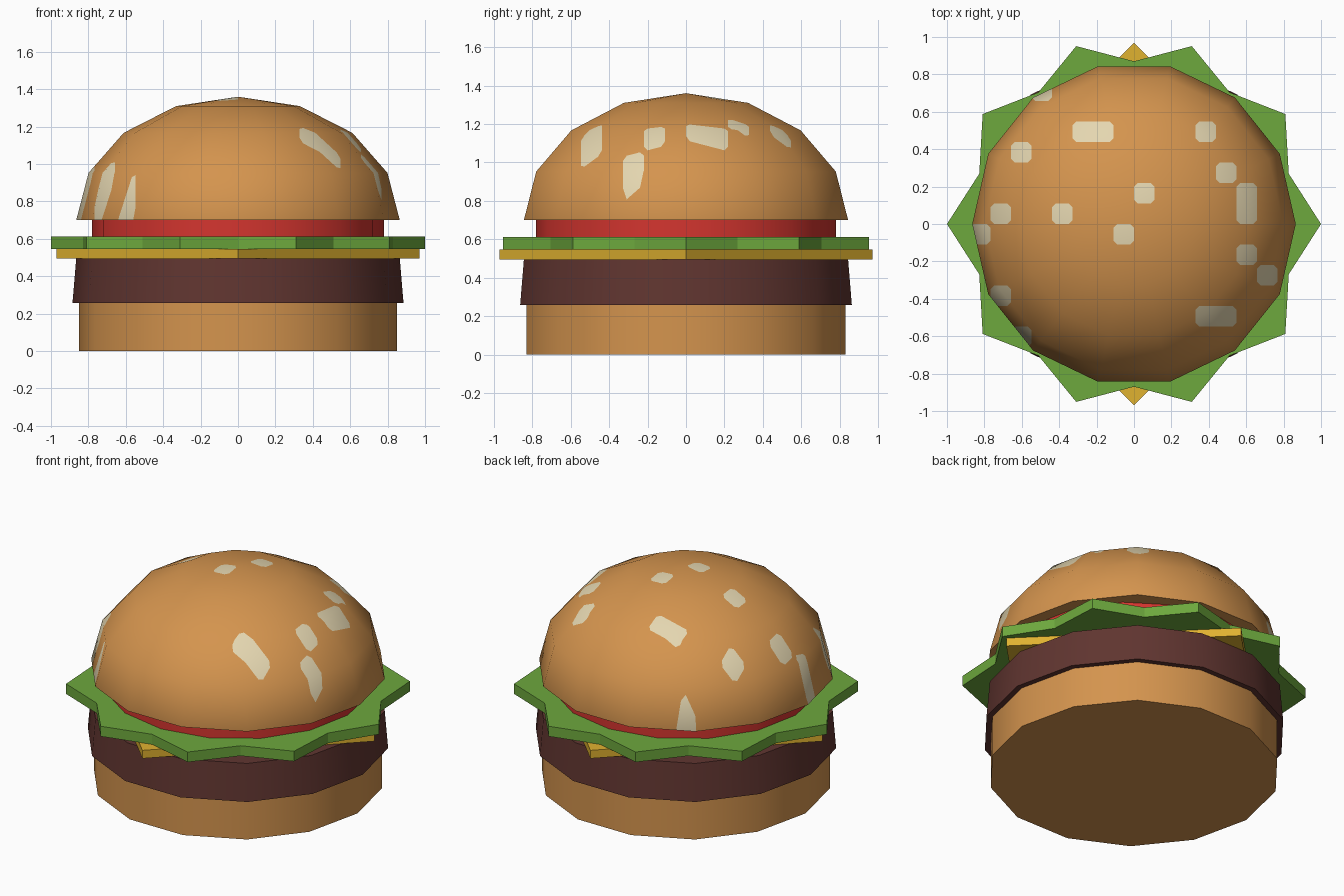
import bpy, bmesh, math
from mathutils import Vector

cube = bpy.data.objects.get("Cube")
if cube:
    bpy.data.objects.remove(cube, do_unlink=True)


def material(name, rgb):
    """Flat material from 0-255 sRGB values."""
    lin = [((c / 255 + 0.055) / 1.055) ** 2.4 for c in rgb]
    mat = bpy.data.materials.new(name)
    mat.use_nodes = True
    mat.diffuse_color = (*lin, 1)
    bsdf = mat.node_tree.nodes["Principled BSDF"]
    bsdf.inputs["Base Color"].default_value = (*lin, 1)
    bsdf.inputs["Roughness"].default_value = 0.9
    return mat


BUN = material("toasted bun", (212, 148, 78))
SEED = material("sesame cream", (228, 214, 176))
PATTY = material("grilled brown", (96, 53, 48))
CHEESE = material("cheese yellow", (224, 178, 48))
LETTUCE = material("lettuce green", (109, 168, 61))
TOMATO = material("tomato red", (212, 53, 47))


def ring(bm, radii, z):
    """Closed loop of vertices; one radius per corner, first corner on +x."""
    step = math.tau / len(radii)
    return [bm.verts.new((r * math.cos(i * step), r * math.sin(i * step), z))
            for i, r in enumerate(radii)]


def bridge(bm, low, high):
    n = len(low)
    for i in range(n):
        j = (i + 1) % n
        bm.faces.new((low[i], low[j], high[j], high[i]))


def finish(bm, name, mats, smooth):
    bmesh.ops.recalc_face_normals(bm, faces=bm.faces[:])
    mesh = bpy.data.meshes.new(name)
    bm.to_mesh(mesh)
    bm.free()
    for mat in mats:
        mesh.materials.append(mat)
    obj = bpy.data.objects.new(name, mesh)
    bpy.context.collection.objects.link(obj)
    if smooth:
        bpy.ops.object.select_all(action='DESELECT')
        obj.select_set(True)
        bpy.context.view_layer.objects.active = obj
        bpy.ops.object.shade_smooth_by_angle(angle=math.radians(35))
    return obj


def slab(name, low_radii, high_radii, z0, z1, mat, smooth=True):
    bm = bmesh.new()
    low, high = ring(bm, low_radii, z0), ring(bm, high_radii, z1)
    bridge(bm, low, high)
    bm.faces.new(low)
    bm.faces.new(high)
    return finish(bm, name, [mat], smooth)


# Stacked layers
SIDES = 14
slab("bottom_bun", [0.85] * SIDES, [0.85] * SIDES, 0, 0.257, BUN)
slab("patty", [0.885] * SIDES, [0.865] * SIDES, 0.257, 0.495, PATTY)
slab("cheese_slice", [0.97] * 4, [0.97] * 4, 0.495, 0.547, CHEESE, False)
slab("lettuce_leaf", [1, 0.87] * 10, [1, 0.87] * 10, 0.547, 0.612, LETTUCE, False)
slab("tomato_slice", [0.78] * 16, [0.78] * 16, 0.612, 0.71, TOMATO)

# Top bun dome, a half ellipsoid
WIDE, TALL, BASE = 0.865, 0.66, 0.70
dome = bmesh.new()
rings = []
for k in range(4):
    a = k * math.pi / 8
    rings.append(ring(dome, [WIDE * math.cos(a)] * SIDES, BASE + TALL * math.sin(a)))
for low, high in zip(rings, rings[1:]):
    bridge(dome, low, high)
apex = dome.verts.new((0, 0, BASE + TALL))
for i in range(SIDES):
    dome.faces.new((rings[-1][i], rings[-1][(i + 1) % SIDES], apex))


def cut(bm, faces, point, normal):
    geom = set(faces)
    for f in faces:
        geom.update(f.edges)
        geom.update(f.verts)
    bmesh.ops.bisect_plane(bm, geom=list(geom), dist=1e-5,
                           plane_co=point, plane_no=normal)


# Seeds as grid cells seen from above: column, row, width, height
CELL = 0.1095
CORNER = 0.02
seeds = [(-5, 6, 1, 1), (-3, 4, 2, 1), (3, 4, 1, 1), (-6, 3, 1, 1),
         (0, 1, 1, 1), (4, 2, 1, 1), (5, 0, 1, 2), (-7, 0, 1, 1),
         (-4, 0, 1, 1), (-8, -1, 1, 1), (-1, -1, 1, 1), (5, -2, 1, 1),
         (6, -3, 1, 1), (-7, -4, 1, 1), (3, -5, 2, 1), (-6, -6, 1, 1)]

for k in range(-8, 9):
    cut(dome, dome.faces[:], (k * CELL, 0, 0), (1, 0, 0))
    cut(dome, dome.faces[:], (0, k * CELL, 0), (0, 1, 0))

for col, row, w, h in seeds:
    hx, hy = w * CELL / 2, h * CELL / 2
    cx, cy = col * CELL + hx, row * CELL + hy

    def inside():
        found = []
        for f in dome.faces:
            c = f.calc_center_median()
            if abs(c.x - cx) < hx and abs(c.y - cy) < hy:
                found.append(f)
        return found

    # Trim the four corners
    for sx in (-1, 1):
        for sy in (-1, 1):
            cut(dome, inside(), (cx + sx * (hx - CORNER), cy + sy * hy, 0), (sx, sy, 0))
    for f in inside():
        c = f.calc_center_median()
        if abs(c.x - cx) + abs(c.y - cy) < hx + hy - CORNER:
            f.material_index = 1

# Flat underside of the dome
edges = [e for e in dome.edges if e.is_boundary]
bmesh.ops.holes_fill(dome, edges=edges, sides=0)
for f in dome.faces:
    f.smooth = True
    if all(v.co.z < BASE + 1e-4 for v in f.verts):
        f.material_index = 0
top_bun = finish(dome, "top_bun", [BUN, SEED], False)

# Rounded shading over the cut dome, flat shading below
mesh = top_bun.data
normals = [None] * len(mesh.loops)
for poly in mesh.polygons:
    for li in poly.loop_indices:
        co = mesh.vertices[mesh.loops[li].vertex_index].co
        n = Vector((co.x / WIDE ** 2, co.y / WIDE ** 2, (co.z - BASE) / TALL ** 2))
        normals[li] = poly.normal.copy() if poly.normal.z < -0.5 else n.normalized()
mesh.normals_split_custom_set(normals)
